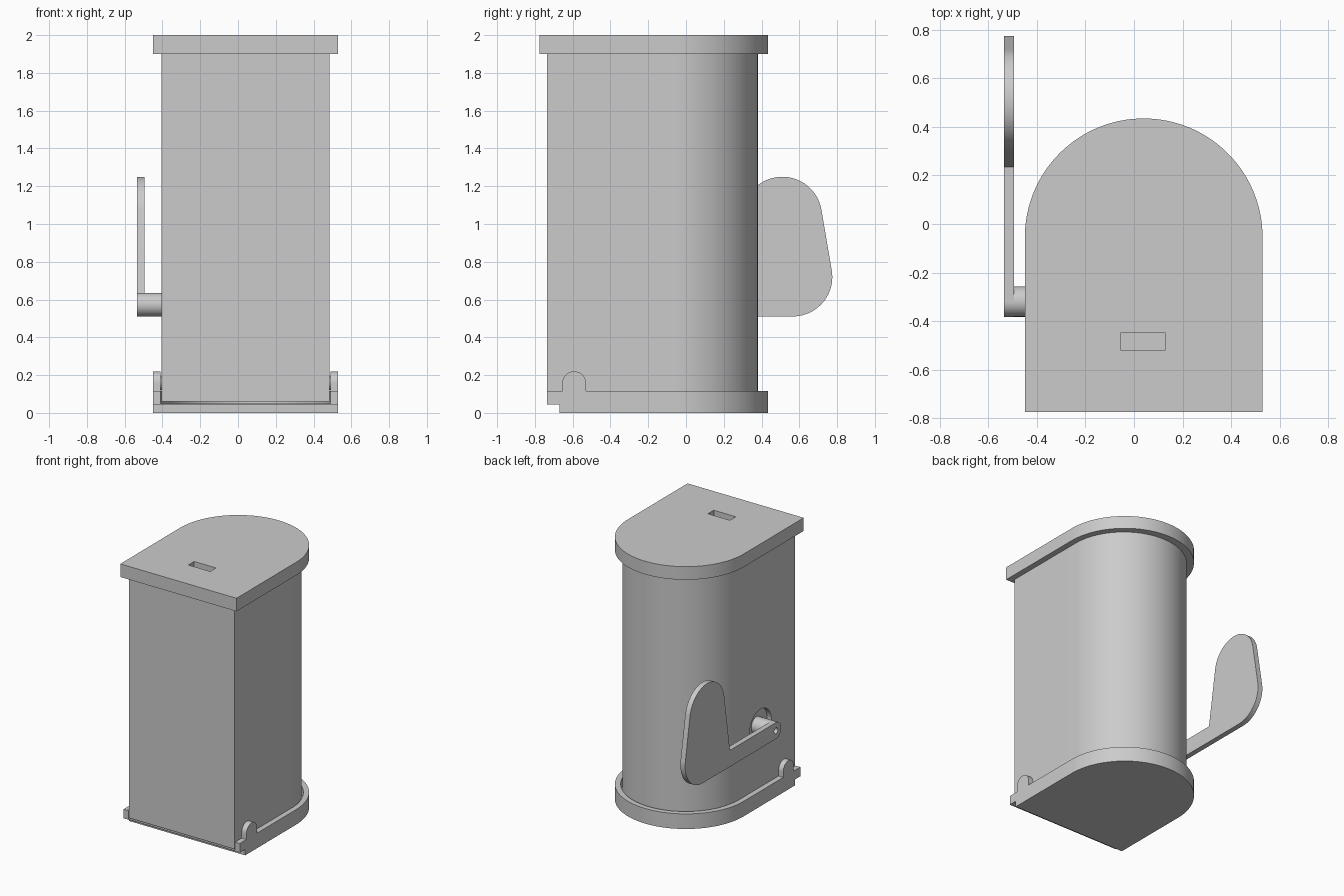
import bpy, bmesh
from math import sin, cos, pi, radians
from mathutils import Vector

cube = bpy.data.objects.get("Cube")
if cube:
    bpy.data.objects.remove(cube, do_unlink=True)

grey = bpy.data.materials.new("plain grey")
grey.use_nodes = True
colour = (0.6, 0.6, 0.6, 1)
grey.diffuse_color = colour
grey.node_tree.nodes["Principled BSDF"].inputs["Base Color"].default_value = colour

CX = 0.04  # middle of the box


def prism(name, outline, axis, low, high):
    """Extrude a flat outline along x or z."""
    bm = bmesh.new()
    if axis == "z":
        pts, step = [(a, b, low) for a, b in outline], Vector((0, 0, high - low))
    else:
        pts, step = [(low, a, b) for a, b in outline], Vector((high - low, 0, 0))
    face = bm.faces.new([bm.verts.new(p) for p in pts])
    extruded = bmesh.ops.extrude_face_region(bm, geom=[face])["geom"]
    bmesh.ops.translate(bm, vec=step, verts=[v for v in extruded if isinstance(v, bmesh.types.BMVert)])
    bmesh.ops.recalc_face_normals(bm, faces=bm.faces)
    mesh = bpy.data.meshes.new(name)
    bm.to_mesh(mesh)
    bm.free()
    obj = bpy.data.objects.new(name, mesh)
    bpy.context.collection.objects.link(obj)
    mesh.materials.append(grey)
    return obj


def arc(a, b, r, start, end, steps=32):
    angles = [radians(start + (end - start) * i / steps) for i in range(steps + 1)]
    return [(a + r * cos(t), b + r * sin(t)) for t in angles]


def circle(a, b, r):
    return arc(a, b, r, 0, 360, 48)[:-1]


def arch(half, front, back):
    """Square front with a half-round back."""
    return [(CX - half, front), (CX + half, front)] + arc(CX, back - half, half, 0, 180, 64)


def activate(obj):
    bpy.ops.object.select_all(action="DESELECT")
    obj.select_set(True)
    bpy.context.view_layer.objects.active = obj


def cut(obj, cutter):
    activate(obj)
    mod = obj.modifiers.new("cut", "BOOLEAN")
    mod.operation, mod.solver, mod.object = "DIFFERENCE", "EXACT", cutter
    bpy.ops.object.modifier_apply(modifier=mod.name)
    bpy.data.objects.remove(cutter, do_unlink=True)


parts = []

# Box body with a round recess for the flag hub
HUB_Y, HUB_Z = -0.32, 0.573
body = prism("body", arch(0.445, -0.735, 0.38), "z", 0.06, 1.9)
cut(body, prism("recess_cutter", circle(HUB_Y, HUB_Z, 0.13), "x", -0.6, -0.37))
parts.append(body)

# Lid with a slot
lid = prism("lid", arch(0.49, -0.775, 0.435), "z", 1.9, 2.0)
slot = [(-0.055, -0.52), (0.13, -0.52), (0.13, -0.45), (-0.055, -0.45)]
cut(lid, prism("slot_cutter", slot, "z", 1.8, 2.1))
parts.append(lid)

# Base tray: floor stepped back at the front, and a rim open at the front
parts.append(prism("base_plate", arch(0.49, -0.67, 0.435), "z", 0, 0.045))
parts.append(prism("base_floor", arch(0.49, -0.735, 0.435), "z", 0.045, 0.05))
outer = arch(0.49, -0.735, 0.435)
inner = arch(0.45, -0.735, 0.395)
rim = outer[1:] + outer[:1] + inner[:1] + inner[:0:-1]
parts.append(prism("base_rim", rim, "z", 0.05, 0.115))

# Hinge ears and pins on both sides
EAR_Y, EAR_Z = -0.592, 0.157
ear = [(EAR_Y - 0.063, 0.115), (EAR_Y + 0.063, 0.115)] + arc(EAR_Y, EAR_Z, 0.063, 0, 180)
for side, s in (("left", 1), ("right", -1)):
    parts.append(prism(side + "_hinge_ear", ear, "x", CX + s * 0.45, CX + s * 0.49))
    parts.append(prism(side + "_hinge_pin", circle(EAR_Y, EAR_Z, 0.035), "x", CX + s * 0.44, CX + s * 0.452))

# Signal flag: arm and rounded paddle in one plate, with a pivot hole
paddle = (arc(HUB_Y, HUB_Z, 0.0625, 90, 270)
          + arc(0.565, 0.72, 0.2095, -90, 10)
          + arc(0.51, 1.04, 0.21, 10, 171)
          + [(0.235, HUB_Z + 0.0625)])
flag = prism("flag", paddle, "x", -0.535, -0.495)
cut(flag, prism("pivot_cutter", circle(HUB_Y, HUB_Z, 0.022), "x", -0.6, -0.45))
parts.append(flag)
parts.append(prism("flag_hub", circle(HUB_Y, HUB_Z, 0.0625), "x", -0.495, -0.365))

for part in parts:
    activate(part)
    bpy.ops.object.shade_smooth_by_angle(angle=radians(30))
